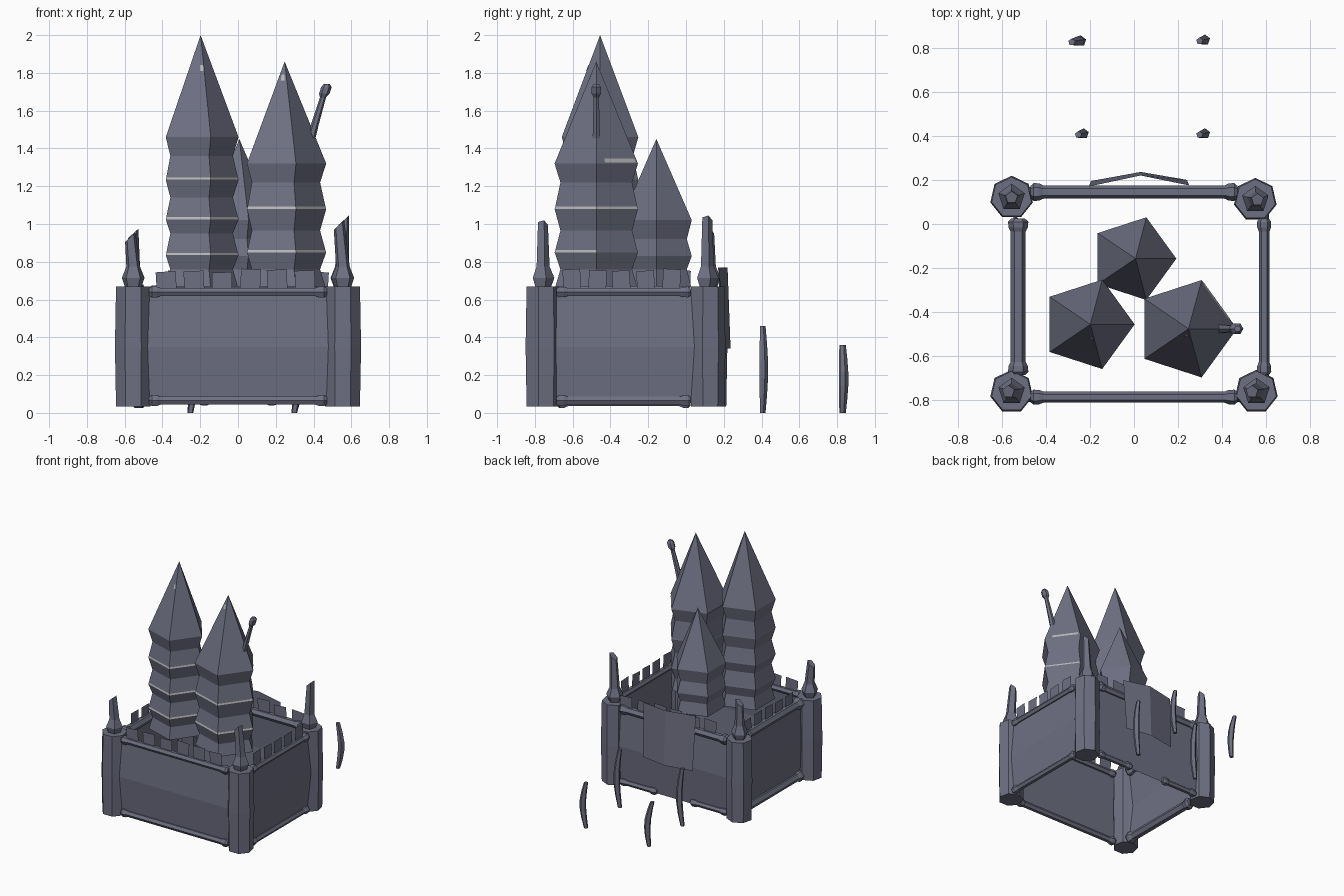
import bpy
import bmesh
import math
import random
from mathutils import Matrix, Vector

random.seed(4)
if "Cube" in bpy.data.objects:
    bpy.data.objects.remove(bpy.data.objects["Cube"])


def material(name, rgb):
    mat = bpy.data.materials.new(name)
    mat.use_nodes = True
    mat.diffuse_color = (*rgb, 1)
    mat.node_tree.nodes["Principled BSDF"].inputs["Base Color"].default_value = (*rgb, 1)
    return mat


STONE = material("slate_stone", (0.155, 0.162, 0.225))
TRIM = material("pale_trim", (0.48, 0.48, 0.48))


def finish(name, bm, mats):
    mesh = bpy.data.meshes.new(name)
    bm.to_mesh(mesh)
    bm.free()
    for mat in mats:
        mesh.materials.append(mat)
    obj = bpy.data.objects.new(name, mesh)
    bpy.context.collection.objects.link(obj)
    return obj


def loft(name, rings, sides, turn=0.0, matrix=None, trims=None):
    """Flat-sided tube through rings of (x, y, z, radius); radius 0 is a tip.
    trims maps a ring number to the sides painted pale above it."""
    trims = trims or {}
    bm = bmesh.new()
    loops = []
    for x, y, z, r in rings:
        count = sides if r > 0 else 1
        loops.append([bm.verts.new((x + r * math.cos(turn + i * math.tau / sides),
                                    y + r * math.sin(turn + i * math.tau / sides), z))
                      for i in range(count)])
    for k, (a, b) in enumerate(zip(loops, loops[1:])):
        for i in range(sides):
            j = (i + 1) % sides
            corners = [a[i % len(a)], a[j % len(a)], b[j % len(b)], b[i % len(b)]]
            face = bm.faces.new(list(dict.fromkeys(corners)))
            face.material_index = int(i in trims.get(k, ()))
    for loop in (loops[0], loops[-1]):
        if len(loop) > 2:
            bm.faces.new(loop)
    if matrix:
        bm.transform(matrix)
    bmesh.ops.recalc_face_normals(bm, faces=bm.faces)
    return finish(name, bm, (STONE, TRIM) if trims else (STONE,))


def sheet(name, polygons, matrix=Matrix.Identity(4), mat=STONE):
    """Paper-thin sheet from one or more joined polygons."""
    bm = bmesh.new()
    for poly in polygons:
        bm.faces.new([bm.verts.new(p) for p in poly])
    bmesh.ops.remove_doubles(bm, verts=bm.verts, dist=0.0001)
    bm.transform(matrix)
    return finish(name, bm, (mat,))


# Keep towers: ridged five-sided shafts under tall pointed roofs
def keep_tower(name, centre, r, tip, eave, ridges, patches=()):
    x, y = centre
    neck = r * 0.86
    rings = [(x, y, 0.67, r * 0.98)]
    trims = {}
    low = 0.76
    for ridge, painted in ridges:
        rings += [(x, y, low, neck), (x, y, ridge, r)]
        trims[len(rings) - 1] = painted
        rings.append((x, y, ridge + 0.012, r * 0.983))
        low = ridge + 0.115
    apex = Vector((x + 0.012, y, tip))
    rings += [(x, y, eave - 0.1, neck), (x, y, eave, r), (*apex, 0)]
    loft(name, rings, 5, 0, None, trims)

    # Pale patches on the roof: side, height range, range across the side
    corners = [Vector((x + r * math.cos(i * math.tau / 5),
                       y + r * math.sin(i * math.tau / 5), eave)) for i in range(5)]
    for n, (side, z0, z1, s0, s1) in enumerate(patches):
        a, b = corners[side], corners[(side + 1) % 5]
        lift = (b - a).cross(apex - a).normalized() * 0.003
        quad = [a.lerp(b, s).lerp(apex, (z - eave) / (tip - eave)) + lift
                for z, s in ((z0, s0), (z0, s1), (z1, s1), (z1, s0))]
        sheet(f"{name}_roof_patch_{n + 1}", [quad], mat=TRIM)


FRONT, RIGHT_FRONT, RIGHT_BACK = 3, 4, 0
FACING = (FRONT, RIGHT_FRONT)
keep_tower("keep_tower_tall", (-0.21, -0.455), 0.213, 2.0, 1.46,
           ((0.835, FACING), (1.025, FACING), (1.235, FACING)),
           ((FRONT, 1.81, 1.84, 0.75, 0.98),))
keep_tower("keep_tower_wide", (0.235, -0.475), 0.232, 1.86, 1.32,
           ((0.85, FACING), (1.08, FACING + (RIGHT_BACK,))),
           ((FRONT, 1.76, 1.79, 0.35, 0.8), (RIGHT_BACK, 1.325, 1.345, 0.2, 0.95)))
keep_tower("keep_tower_short", (-0.005, -0.157), 0.197, 1.45, 1.02, ((0.83, ()),))

# Crooked chimney on the wide tower
loft("chimney", [(0.385, -0.475, 1.44, 0.022), (0.405, -0.475, 1.52, 0.021),
                 (0.45, -0.475, 1.67, 0.016), (0.457, -0.475, 1.69, 0.028),
                 (0.468, -0.475, 1.725, 0.028), (0.47, -0.475, 1.742, 0.015)], 6)

# Corner posts with leaning, broken-topped finials: x, y, finial height, lean
CORNERS = {
    "front_right": (-0.555, -0.76, 0.93, -0.015),
    "front_left": (0.555, -0.76, 0.995, -0.02),
    "back_right": (-0.555, 0.12, 0.95, 0.0),
    "back_left": (0.55, 0.11, 1.02, 0.01),
}
for label, (x, y, top, lean) in CORNERS.items():
    loft("corner_post_" + label, [(x, y, 0.035, 0.093), (x, y, 0.35, 0.099),
                                  (x, y, 0.67, 0.093)], 7, math.pi / 2)
    spike = loft("finial_" + label, [(x, y, 0.665, 0.045), (x, y, 0.715, 0.063),
                                     (x, y, 0.775, 0.038), (x + lean, y, top, 0.029)],
                 5, math.pi / 2)
    for v in spike.data.vertices:
        if v.co.z > top - 0.01:
            v.co.z += (v.co.x - x - lean) * 0.9


# Walls: each runs along its own x axis, with outside towards -y
def beam(name, x0, x1, z, r, place):
    length = x1 - x0
    rings = [(0, 0, t, r * k) for t, k in
             ((0, 0.9), (0.015, 1.35), (0.04, 1.3), (0.06, 1),
              (length - 0.06, 1), (length - 0.04, 1.3), (length - 0.015, 1.35), (length, 0.9))]
    along = Matrix.Translation((x0, 0, z)) @ Matrix.Rotation(math.pi / 2, 4, "Y")
    loft(name, rings, 6, math.pi / 6, place @ along)


def panel(name, x0, x1, flare, place):
    low, mid, high, out = 0.05, 0.35, 0.655, -0.022
    a, b = (x0, 0, low), (x1, 0, low)
    c, d = (x0 - flare, out, mid), (x1 + flare, out, mid)
    e, f = (x0, 0, high), (x1, 0, high)
    sheet(name, [(a, b, d, c), (c, d, f, e)], place)


def wall(name, centre, half, angle, r, merlons, shift, doorway=0):
    place = Matrix.Translation((*centre, 0)) @ Matrix.Rotation(angle, 4, "Z")
    beam(name + "_top_beam", -half, half, 0.64, r, place)
    panel(name + "_panel", -half, half, 0.02, place)
    if doorway:
        beam(name + "_bottom_beam_a", -half, -doorway, 0.065, r * 0.75, place)
        beam(name + "_bottom_beam_b", doorway, half, 0.065, r * 0.75, place)
    else:
        beam(name + "_bottom_beam", -half, half, 0.065, r, place)
    pitch = 2 * (half - 0.03) / merlons
    for i in range(merlons):
        x = (i + 0.5 - merlons / 2) * pitch + shift
        w, h = pitch * 0.36, 0.115 + random.uniform(-0.012, 0.008)
        tilt = Matrix.Translation((x, 0, 0.64)) @ Matrix.Rotation(random.uniform(-0.08, 0.08), 4, "Y")
        sheet(f"{name}_merlon_{i + 1}",
              [((-w, 0, 0), (w, 0, 0), (w, 0, h), (-w, 0, h))], place @ tilt)


wall("front_wall", (0, -0.785), 0.47, 0, 0.025, 6, -0.01)
wall("back_wall", (0, 0.145), 0.47, math.pi, 0.03, 6, -0.055, 0.15)
wall("left_wall", (0.59, -0.33), 0.355, math.pi / 2, 0.024, 5, -0.01)
wall("right_wall", (-0.525, -0.33), 0.355, -math.pi / 2, 0.034, 5, -0.045)

# Raised gate, folded down its middle and hanging over the doorway
top, bottom = 0.77, 0.34
left_edge = [(-0.205, 0.17, top), (-0.195, 0.195, bottom)]
fold = [(0.03, 0.22, top), (0.03, 0.236, bottom)]
right_edge = [(0.25, 0.175, top - 0.01), (0.24, 0.2, bottom)]
sheet("raised_gate", [(left_edge[0], left_edge[1], fold[1], fold[0]),
                      (fold[0], fold[1], right_edge[1], right_edge[0])])

# Curved stakes standing behind the gate: x, y, height, bow
STAKES = ((-0.255, 0.83, 0.36, 0.025), (0.31, 0.835, 0.36, 0.025),
          (-0.24, 0.41, 0.46, 0.025), (0.31, 0.41, 0.46, 0.025))
for n, (x, y, height, bow) in enumerate(STAKES):
    rings = []
    for i in range(6):
        t = i / 5
        bend = bow * (math.sin(math.pi * t) - 0.5)
        skew = 0.03 * (0.5 - t) if n == 0 else 0
        rings.append((x + bend + skew, y + 0.01 * math.cos(math.pi * t) * (t - 0.5),
                      height * t, 0.016 + 0.009 * math.sin(math.pi * t)))
    loft(f"gate_stake_{n + 1}", rings, 5, 0.3)
